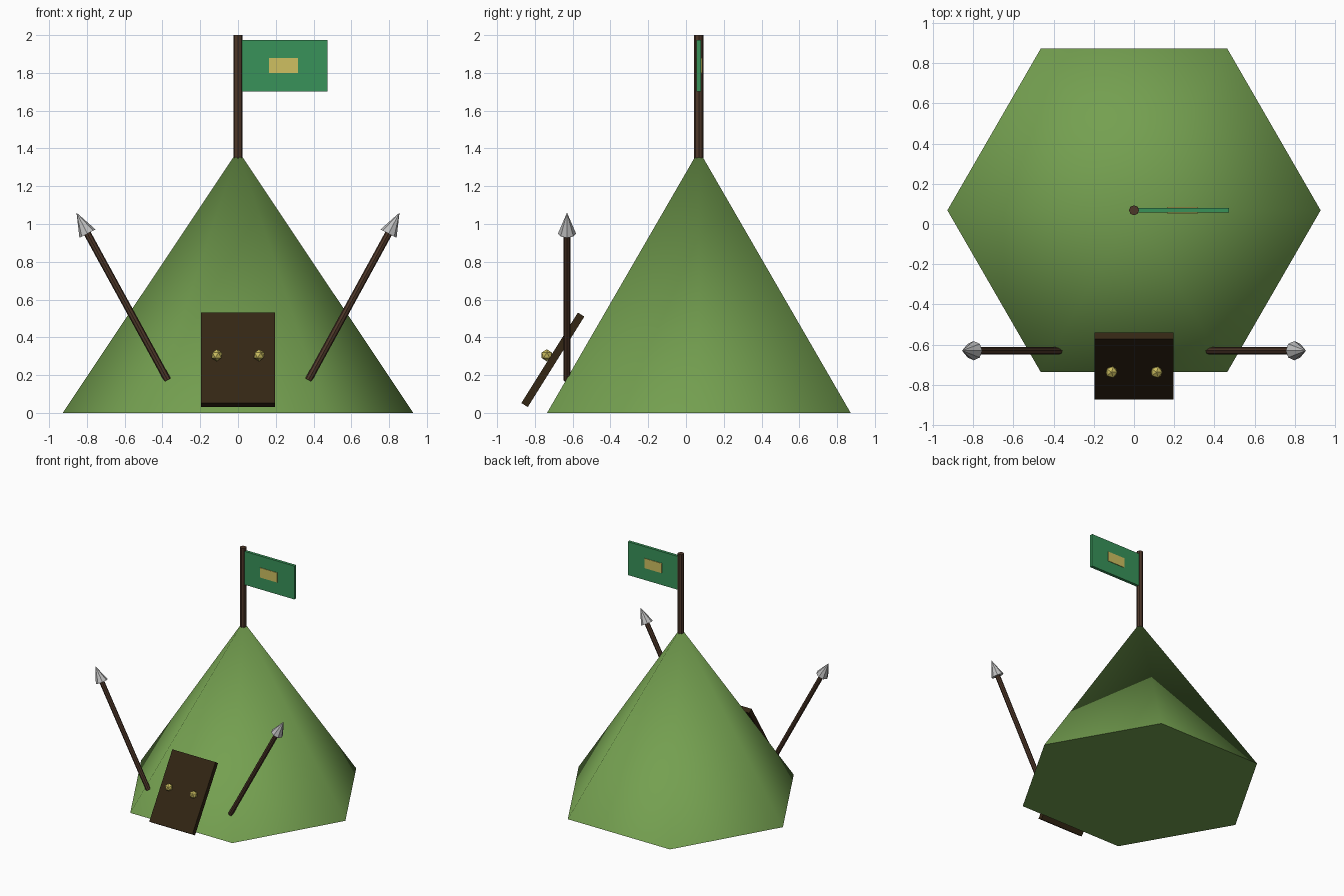
import bpy
import math
from mathutils import Vector

cube = bpy.data.objects.get("Cube")
if cube:
    bpy.data.objects.remove(cube)


def material(name, color):
    mat = bpy.data.materials.new(name)
    mat.use_nodes = True
    mat.diffuse_color = (*color, 1)
    mat.node_tree.nodes["Principled BSDF"].inputs["Base Color"].default_value = (*color, 1)
    return mat


canvas_green = material("canvas green", (0.175, 0.35, 0.08))
flag_green = material("flag green", (0.04, 0.29, 0.1))
wood = material("brown wood", (0.075, 0.038, 0.022))
door_wood = material("dark door wood", (0.033, 0.019, 0.007))
gold = material("gold", (0.62, 0.53, 0.12))
steel = material("steel", (0.52, 0.52, 0.52))


def finish(name, mat):
    obj = bpy.context.object
    obj.name = name
    obj.data.materials.append(mat)
    return obj


def rod(name, mat, start, end, r1, r2, sides=8, spin=0.0):
    """Straight tapered bar between two points."""
    start, end = Vector(start), Vector(end)
    axis = end - start
    bpy.ops.mesh.primitive_cone_add(vertices=sides, radius1=r1, radius2=r2,
                                    depth=axis.length, location=(start + end) / 2)
    obj = finish(name, mat)
    tilt = math.atan2(axis.x, axis.z)
    obj.rotation_euler = (0, tilt, spin)
    return obj


def box(name, mat, center, size, tilt=0.0):
    bpy.ops.mesh.primitive_cube_add(size=1, location=center, rotation=(tilt, 0, 0))
    obj = finish(name, mat)
    obj.scale = size
    return obj


CY = 0.068  # depth of the tent axis

# Tent: smooth six-sided cone with a flat floor
rod("tent", canvas_green, (0, CY, 0), (0, CY, 1.39), 0.928, 0, 6, math.radians(30))
bpy.ops.object.shade_smooth_by_angle(angle=math.radians(65))

# Flagpole, flag and emblem showing on both faces
rod("flagpole", wood, (0, CY, 1.2), (0, CY, 2), 0.025, 0.025)
box("flag", flag_green, (0.244, CY, 1.838), (0.458, 0.024, 0.274))
box("flag_emblem", gold, (0.241, CY, 1.84), (0.155, 0.032, 0.08))

# Leaning door with two knobs
box("door", door_wood, (0, -0.705, 0.281), (0.392, 0.04, 0.565), math.radians(-32))

for side, label in ((1, "left"), (-1, "right")):
    bpy.ops.mesh.primitive_ico_sphere_add(subdivisions=1, radius=0.032,
                                          location=(side * 0.112, -0.737, 0.305))
    finish(label + "_door_knob", gold)
    # Spear leaning outward
    neck = (side * 0.797, -0.63, 0.949)
    rod(label + "_spear_shaft", wood, (side * 0.373, -0.63, 0.174), neck, 0.019, 0.019)
    rod(label + "_spear_head", steel, neck, (side * 0.855, -0.63, 1.06), 0.048, 0)
